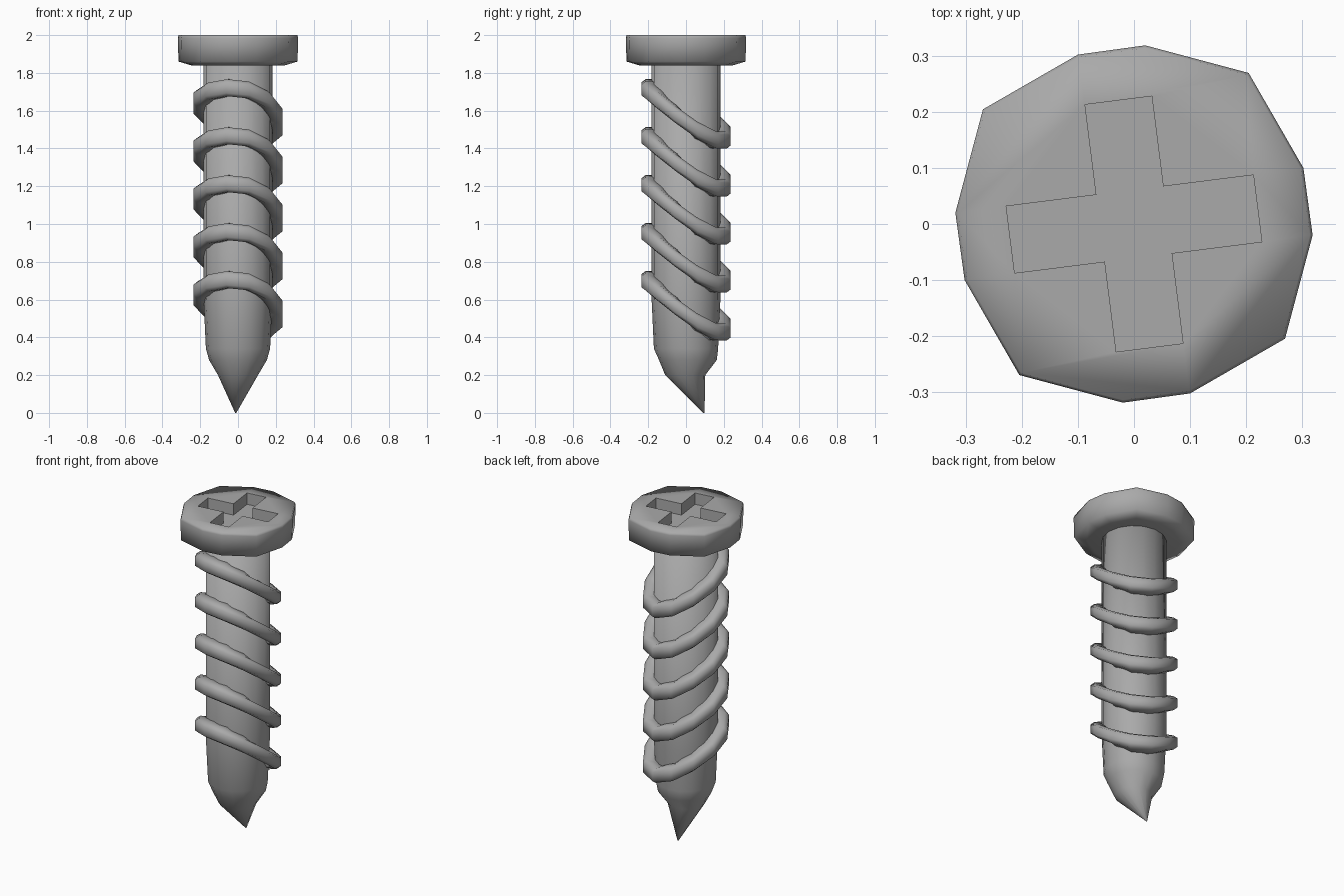
import bpy
import bmesh
from math import sin, cos, pi, radians

cube = bpy.data.objects.get("Cube")
if cube:
    bpy.data.objects.remove(cube, do_unlink=True)

steel = bpy.data.materials.new("grey_steel")
steel.use_nodes = True
GREY = (0.4, 0.4, 0.4, 1)
steel.diffuse_color = GREY
steel.node_tree.nodes["Principled BSDF"].inputs["Base Color"].default_value = GREY


def polar(angle, radius=1):
    return radius * cos(angle), radius * sin(angle)


def loft(name, rings, closed=False, smooth=True):
    """Bridge equal-sized rings of points; cap the ends or close the loop."""
    bm = bmesh.new()
    loops = [[bm.verts.new(p) for p in ring] for ring in rings]
    n = len(loops[0])
    pairs = list(zip(loops, loops[1:]))
    if closed:
        pairs.append((loops[-1], loops[0]))
    else:
        bm.faces.new(loops[0])
        bm.faces.new(loops[-1])
    for a, b in pairs:
        for i in range(n):
            j = (i + 1) % n
            bm.faces.new((a[i], a[j], b[j], b[i]))
    bmesh.ops.recalc_face_normals(bm, faces=bm.faces)
    for f in bm.faces:
        f.smooth = smooth
    mesh = bpy.data.meshes.new(name)
    bm.to_mesh(mesh)
    bm.free()
    mesh.materials.append(steel)
    obj = bpy.data.objects.new(name, mesh)
    bpy.context.collection.objects.link(obj)
    return obj


def section(outline, z, scale=1, cx=0, cy=0):
    return [(cx + scale * x, cy + scale * y, z) for x, y in outline]


# Head: twelve uneven sides, the same three corners in each quarter
corners = [(-3.6, 0.319), (18.3, 0.318), (52.8, 0.338)]
head_outline = [polar(radians(a + 90 * k), r) for k in range(4) for a, r in corners]
head = loft("head", [section(head_outline, z, s) for z, s in
                     [(1.84, 0.78), (1.86, 0.99), (1.985, 1), (2.0, 0.985)]])

# Cross-shaped drive recess
tilt = radians(7.2)
arm = [(0.222, -0.06), (0.222, 0.06), (0.06, 0.06)]
cross = []
for k in range(4):
    c, s = polar(tilt + k * pi / 2)
    cross += [(c * x - s * y, s * x + c * y) for x, y in arm]
cutter = loft("recess_cutter", [section(cross, 1.93), section(cross, 2.1)], smooth=False)
cutter.hide_render = True
cutter.hide_set(True)
cut = head.modifiers.new("recess", 'BOOLEAN')
cut.operation = 'DIFFERENCE'
cut.solver = 'EXACT'
cut.object = cutter

# Shaft with an off-centre point
circle = [polar(2 * pi * i / 16) for i in range(16)]
shaft_rings = [(1.86, 0.182, 0, 0), (0.6, 0.182, 0, 0), (0.34, 0.17, 0, 0),
               (0.28, 0.153, 0, 0.01), (0.2, 0.106, 0, -0.004),
               (0.0, 0.003, -0.012, 0.095)]
loft("shaft", [section(circle, *r) for r in shaft_rings])

# Threads: five tilted bands, high at the front and low at the back
band = [(0.15, -0.045), (0.222, -0.045), (0.245, -0.028),
        (0.245, 0.028), (0.222, 0.045), (0.15, 0.045)]
for k in range(5):
    rings = []
    for i in range(12):
        t = 2 * pi * (i + 0.5) / 12
        z = 1.59 - 0.254 * k - 0.052 * cos(t) - 0.13 * sin(t) - 0.015 * sin(2 * t)
        rings.append([(*polar(t, r), z + h) for r, h in band])
    loft(f"thread_{k + 1}", rings, closed=True)
